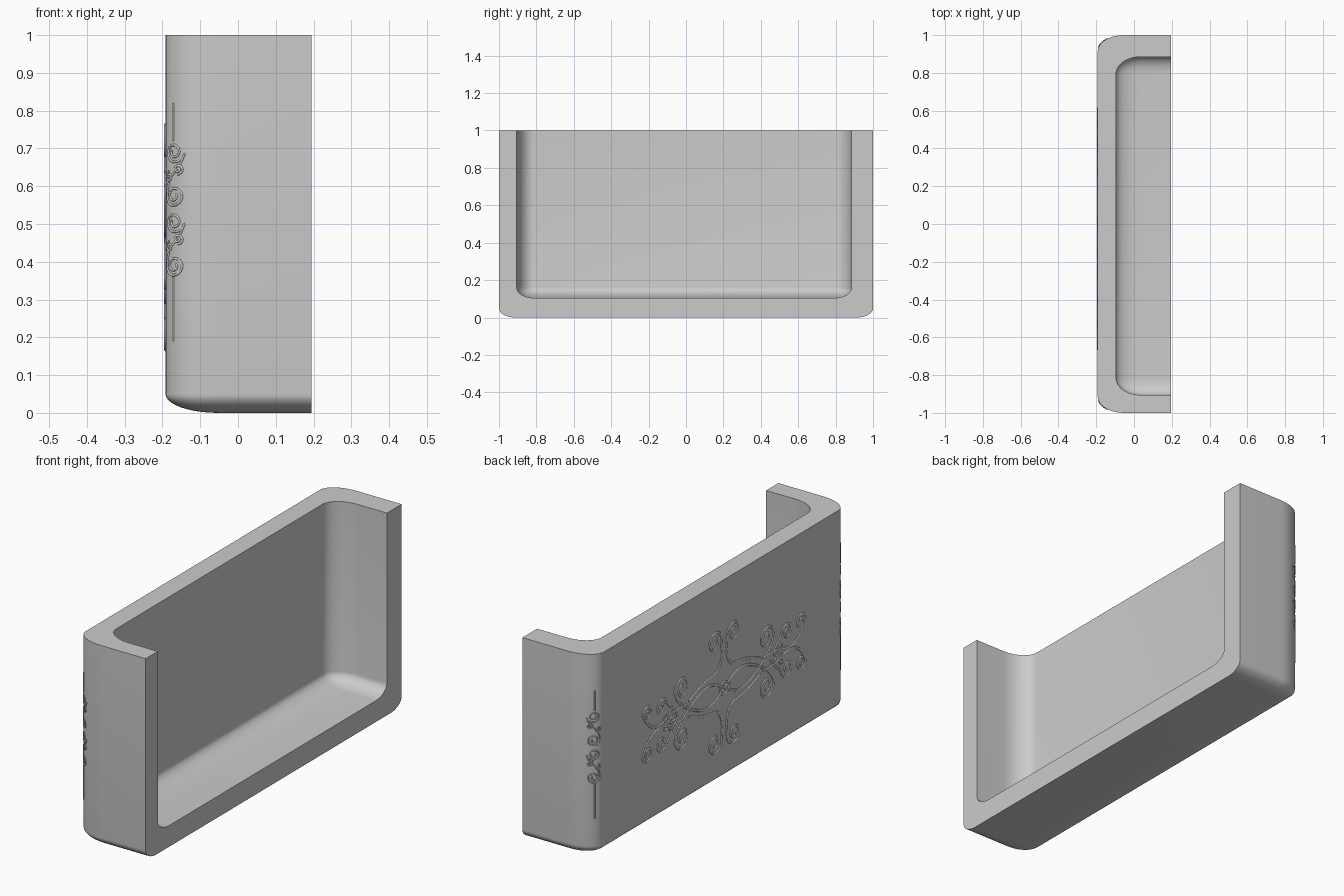
import bpy, bmesh, math
from mathutils import Vector, Matrix

if "Cube" in bpy.data.objects:
    bpy.data.objects.remove(bpy.data.objects["Cube"], do_unlink=True)

grey = bpy.data.materials.new("plain grey")
grey.use_nodes = True
tone = (0.6, 0.6, 0.6, 1)
grey.diffuse_color = tone
grey.node_tree.nodes["Principled BSDF"].inputs["Base Color"].default_value = tone

FACE_X, OPEN_X = -0.192, 0.195


def rounded_block(name, low, high, radii, cuts=()):
    """Box with elliptical rounding, then trimmed flat by (point, normal) cuts."""
    bm = bmesh.new()
    bmesh.ops.create_cube(bm, size=1)
    low, high = Vector(low), Vector(high)
    for v in bm.verts:
        v.co = [(low[i] + (v.co[i] + 0.5) * (high[i] - low[i])) / radii[i] for i in range(3)]
    bmesh.ops.bevel(bm, geom=bm.edges[:], offset=1, segments=10, profile=0.5, affect='EDGES')
    bmesh.ops.scale(bm, vec=radii, verts=bm.verts)
    for point, normal in cuts:
        cut = bmesh.ops.bisect_plane(bm, geom=bm.verts[:] + bm.edges[:] + bm.faces[:],
                                     plane_co=point, plane_no=normal, clear_outer=True)
        rim = [e for e in cut["geom_cut"] if isinstance(e, bmesh.types.BMEdge)]
        bmesh.ops.edgeloop_fill(bm, edges=rim)
    bmesh.ops.recalc_face_normals(bm, faces=bm.faces)
    mesh = bpy.data.meshes.new(name)
    bm.to_mesh(mesh)
    bm.free()
    mesh.materials.append(grey)
    obj = bpy.data.objects.new(name, mesh)
    bpy.context.collection.objects.link(obj)
    return obj


# Half planter: rounded outside, hollow inside, open at the top and one side
shell = rounded_block("planter_shell", (FACE_X, -1, 0), (0.8, 1, 1.4), (0.14, 0.085, 0.05),
                      [((0, 0, 1), (0, 0, 1)), ((OPEN_X, 0, 0), (1, 0, 0))])
hollow = rounded_block("hollow_cutter", (-0.095, -0.905, 0.105), (0.8, 0.885, 1.4),
                       (0.13, 0.09, 0.055))
hollow.hide_render = True
boolean = shell.modifiers.new("hollow", 'BOOLEAN')
boolean.object = hollow
boolean.solver = 'EXACT'
bpy.context.view_layer.objects.active = shell
shell.select_set(True)
bpy.ops.object.modifier_apply(modifier=boolean.name)
bpy.data.objects.remove(hollow, do_unlink=True)
bpy.ops.object.shade_smooth_by_angle(angle=math.radians(35))


def spiral(cx, cy, r, start, turns, n=18):
    """Points winding inwards from a start angle in degrees."""
    pts = []
    for i in range(n + 1):
        t = i / n
        a = math.radians(start) + math.tau * turns * t
        rr = r * (1 - 0.75 * t)
        pts.append((cx + rr * math.cos(a), cy + rr * math.sin(a)))
    return pts


def ring(cx, cy, rx, ry, turn, n=10):
    out = []
    for i in range(n):
        a = math.tau * i / n
        x, y = rx * math.cos(a), ry * math.sin(a)
        out.append((cx + x * math.cos(turn) - y * math.sin(turn),
                    cy + x * math.sin(turn) + y * math.cos(turn)))
    return out


def wire(name, lines, thickness):
    """One relief curve object from (points, closed) lines."""
    data = bpy.data.curves.new(name, 'CURVE')
    data.dimensions = '3D'
    data.bevel_depth = thickness
    data.bevel_resolution = 2
    data.resolution_u = 3
    data.use_fill_caps = True
    data.materials.append(grey)
    for pts, closed in lines:
        s = data.splines.new('NURBS')
        s.points.add(len(pts) - 1)
        for p, co in zip(s.points, pts):
            p.co = (*co, 1) if len(co) == 3 else (*co, 0, 1)
        s.order_u = 3
        s.use_endpoint_u = not closed
        s.use_cyclic_u = closed
    obj = bpy.data.objects.new(name, data)
    bpy.context.collection.objects.link(obj)
    return obj


# Large scrollwork panel: one quarter, mirrored both ways
quarter = [
    [(0.28, 0.04), (0.16, 0.09), (0.05, 0.09), (0.015, 0.16), (0.02, 0.22)]
    + spiral(0.075, 0.25, 0.055, 180, -1.4),
    [(0, 0), (0.08, 0.055), (0.18, 0.05), (0.28, 0), (0.36, -0.06)]
    + spiral(0.33, -0.12, 0.06, 0, -1.4),
    [(0.3, 0.03), (0.4, 0.04), (0.5, 0), (0.58, 0.02)]
    + spiral(0.6, 0.1, 0.04, 0, 1.4),
    [(0.36, 0), (0.41, 0.06)] + spiral(0.49, 0.09, 0.045, 180, -1.3),
]
panel_lines = [([(u * su, v * sv) for u, v in line], False)
               for line in quarter for su in (1, -1) for sv in (1, -1)]
for side in (1, -1):
    for k in range(5):
        a = math.tau * k / 5
        panel_lines.append((ring(side * 0.43 + 0.03 * math.cos(a), 0.03 * math.sin(a),
                                 0.022, 0.012, a), False))
panel_lines.append((ring(0, 0, 0.045, 0.045, 0, 4) + [(0.045, 0)], False))
panel = wire("scroll_panel", panel_lines, 0.006)
facing = Matrix(((0, 0, -1), (-1, 0, 0), (0, 1, 0))).to_4x4()
panel.matrix_world = (Matrix.Translation((FACE_X, -0.025, 0.465)) @ facing
                      @ Matrix.Diagonal((1, 1, 0.65, 1)))


# Narrow scroll strips wrapped around the two rounded upright corners
strip = [[(0, 0.19), (0, 0.36)], [(0, 0.72), (0, 0.82)]]
for base in (0.39, 0.575):
    low = spiral(0.1, base, 0.9, 0, -1.6, 24)
    high = spiral(0.1, base + 0.115, 0.9, 0, -1.6, 24)
    squash = lambda pts, c: [(x, c + (y - c) * 0.033) for x, y in pts]
    low, high = squash(low, base), squash(high, base + 0.115)
    # S-shaped stem joining the two spirals
    strip.append([(-x + 0.2, z) for x, z in reversed(low)]
                 + [(-0.5, base + 0.045), (0.5, base + 0.07)] + high)
    strip.append(squash(spiral(-0.45, base + 0.05, 0.42, 90, 1.4, 14), base + 0.05))
    strip.append(squash(spiral(0.45, base + 0.07, 0.42, -90, 1.4, 14), base + 0.07))


def on_corner(s, z, side):
    a = math.radians(31 + 20 * s)
    return (FACE_X + 0.14 - 0.14 * math.cos(a), side * (0.915 + 0.085 * math.sin(a)), z)


for side, label in ((-1, "front"), (1, "back")):
    wire(label + "_corner_strip",
         [([on_corner(s, z, side) for s, z in line], False) for line in strip], 0.0032)
